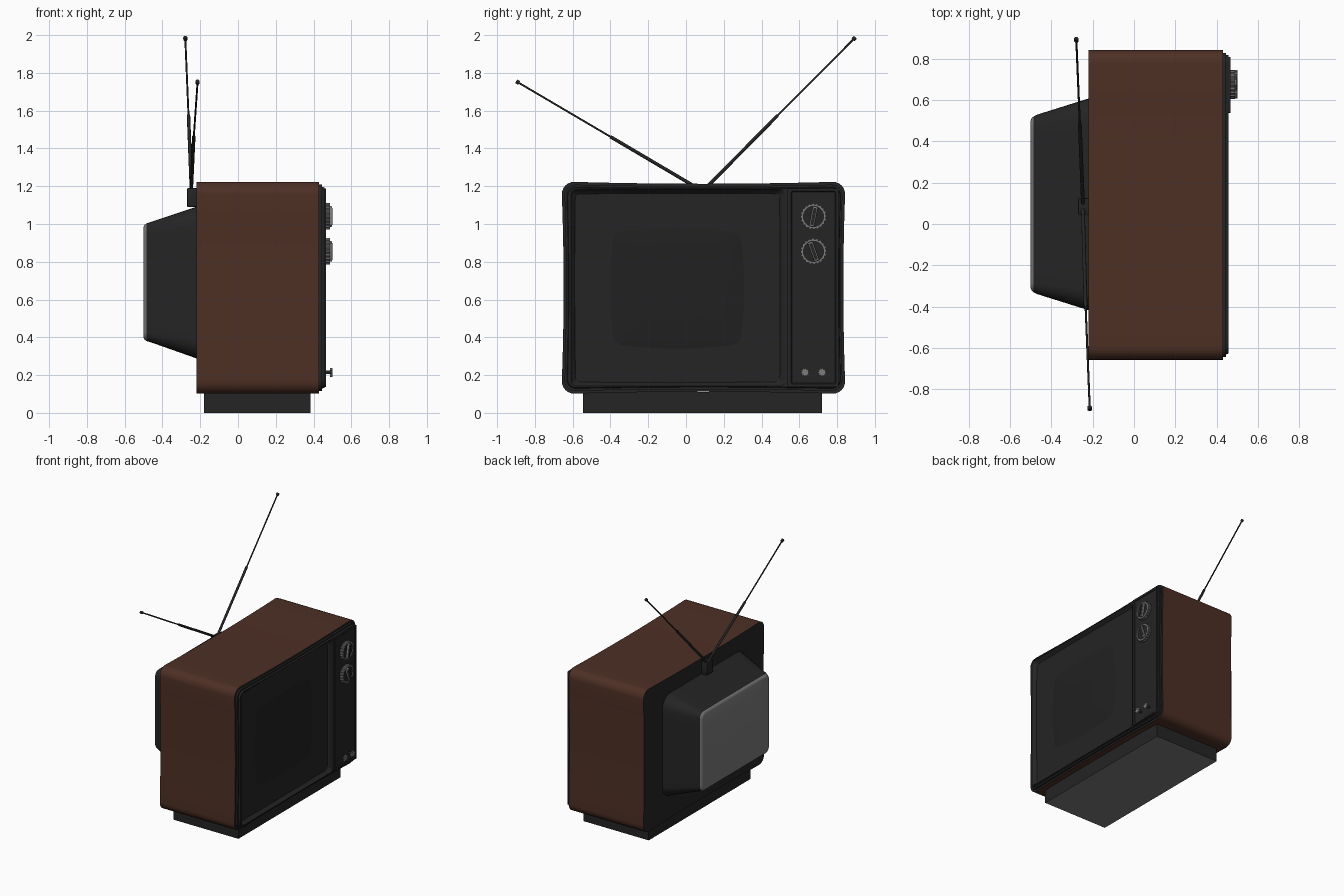
import bpy, bmesh, math
from mathutils import Vector, Matrix

cube = bpy.data.objects.get("Cube")
if cube:
    bpy.data.objects.remove(cube)


def material(name, rgb):
    m = bpy.data.materials.new(name)
    m.use_nodes = True
    m.diffuse_color = (*rgb, 1)
    m.node_tree.nodes["Principled BSDF"].inputs["Base Color"].default_value = (*rgb, 1)
    return m


BROWN = material("walnut brown", (0.075, 0.029, 0.018))
BLACK = material("black plastic", (0.018, 0.018, 0.018))
GLASS = material("dark glass", (0.015, 0.015, 0.015))
GREY = material("metal grey", (0.2, 0.2, 0.2))


def finish(name, bm, mats, angle=35):
    bmesh.ops.recalc_face_normals(bm, faces=bm.faces)
    me = bpy.data.meshes.new(name)
    bm.to_mesh(me)
    bm.free()
    for m in mats:
        me.materials.append(m)
    ob = bpy.data.objects.new(name, me)
    bpy.context.collection.objects.link(ob)
    bpy.ops.object.select_all(action='DESELECT')
    ob.select_set(True)
    bpy.context.view_layer.objects.active = ob
    bpy.ops.object.shade_smooth_by_angle(angle=math.radians(angle))
    return ob


def ring(x, y0, y1, z0, z1, r, bulge=0.0, corner=6, side=10):
    """Rounded rectangle across x; bulge bows the sides outward."""
    cy, cz, hy, hz = (y0 + y1) / 2, (z0 + z1) / 2, (y1 - y0) / 2, (z1 - z0) / 2
    flat = []
    for k, (sy, sz) in enumerate([(1, 1), (-1, 1), (-1, -1), (1, -1)]):
        for i in range(corner + 1):
            a = math.pi / 2 * (k + i / corner)
            flat.append((sy * (hy - r) + r * math.cos(a), sz * (hz - r) + r * math.sin(a)))
    pts = []
    for k in range(4):
        arc = flat[k * (corner + 1):(k + 1) * (corner + 1)]
        nxt = flat[(k + 1) * (corner + 1) % len(flat)]
        pts += arc
        for i in range(1, side):
            t = i / side
            pts.append(tuple(a + (b - a) * t for a, b in zip(arc[-1], nxt)))
    out = []
    for y, z in pts:
        u, v = y / hy, z / hz
        out.append(Vector((x, cy + y + bulge * u * (1 - v * v), cz + z + bulge * v * (1 - u * u))))
    return out


def loft(name, rings, mats, pick=None, caps=(True, True), angle=35):
    """Skin rings in order; pick gives the material slot of each band (-1 start cap, last end cap)."""
    pick = pick or (lambda band: 0)
    bm = bmesh.new()
    rows = [[bm.verts.new(p) for p in r] for r in rings]
    n = len(rows[0])
    for b in range(len(rows) - 1):
        for i in range(n):
            j = (i + 1) % n
            f = bm.faces.new((rows[b][i], rows[b][j], rows[b + 1][j], rows[b + 1][i]))
            f.material_index = pick(b)
    if caps[0]:
        bm.faces.new(rows[0]).material_index = pick(-1)
    if caps[1]:
        bm.faces.new(rows[-1]).material_index = pick(len(rows) - 1)
    return finish(name, bm, mats, angle)


def box(name, lo, hi, mats, turn=0.0, bevel=0.0):
    lo, hi = Vector(lo), Vector(hi)
    bm = bmesh.new()
    bmesh.ops.create_cube(bm, size=1, matrix=Matrix.Translation((lo + hi) / 2)
                          @ Matrix.Rotation(turn, 4, 'X') @ Matrix.Diagonal((*(hi - lo), 1)))
    if bevel:
        bmesh.ops.bevel(bm, geom=bm.edges[:], offset=bevel, segments=2, affect='EDGES', profile=0.5)
    return finish(name, bm, mats)


def rod(name, a, b, r, mat, sides=12):
    a, b = Vector(a), Vector(b)
    d = b - a
    bm = bmesh.new()
    bmesh.ops.create_cone(bm, cap_ends=True, segments=sides, radius1=r, radius2=r, depth=d.length,
                          matrix=Matrix.Translation((a + b) / 2)
                          @ d.to_track_quat('Z', 'Y').to_matrix().to_4x4())
    return finish(name, bm, [mat])


def toothed_ring(name, x0, x1, y, z, r_in, r_out, teeth, mat):
    bm = bmesh.new()
    rows = []
    for x, outer in [(x0, False), (x0, True), (x1, True), (x1, False)]:
        row = []
        for i in range(teeth * 4):
            a = 2 * math.pi * i / (teeth * 4)
            r = (r_out if i % 4 < 2 else r_out - 0.006) if outer else r_in
            row.append(bm.verts.new((x, y + r * math.cos(a), z + r * math.sin(a))))
        rows.append(row)
    for p, q in zip(rows, rows[1:] + rows[:1]):
        for i in range(len(p)):
            j = (i + 1) % len(p)
            bm.faces.new((p[i], p[j], q[j], q[i]))
    return finish(name, bm, [mat])


# Wooden cabinet with black back panel
outer = (-0.66, 0.845, 0.10, 1.225)
loft("cabinet", [ring(x, *outer, 0.07, -0.012) for x in (-0.22, 0.43)],
     [BROWN, BLACK], lambda b: 0 if b == 0 else 1)

# Front bezel stepping in to the screen recess
loft("bezel", [
    ring(0.42, -0.645, 0.83, 0.115, 1.21, 0.06, -0.01),
    ring(0.445, -0.645, 0.83, 0.115, 1.21, 0.06, -0.01),
    ring(0.445, -0.632, 0.82, 0.128, 1.198, 0.05, -0.008),
    ring(0.458, -0.628, 0.818, 0.132, 1.194, 0.05, -0.008),
    ring(0.458, -0.61, 0.525, 0.142, 1.184, 0.03),
    ring(0.445, -0.60, 0.505, 0.15, 1.174, 0.025),
    ring(0.435, -0.59, 0.50, 0.158, 1.166, 0.02),
    ring(0.395, -0.55, 0.455, 0.213, 1.105, 0.06, 0.033),
], [BLACK], caps=(False, False), angle=25)

# Convex picture tube glass
steps = 8
glass = []
for i in range(steps):
    t = i / steps
    s = 1 - t
    hy, hz = 0.5025 * s, 0.446 * s
    glass.append(ring(0.39 + 0.05 * (1 - s ** 4), -0.0475 - hy, -0.0475 + hy, 0.659 - hz, 0.659 + hz,
                      0.06 * s, 0.036 * s))
loft("screen", glass, [GLASS], caps=(False, True), angle=60)

# Control panel plate with raised border
loft("control_panel", [
    ring(0.45, 0.537, 0.808, 0.138, 1.188, 0.012),
    ring(0.466, 0.537, 0.808, 0.138, 1.188, 0.012),
    ring(0.466, 0.555, 0.795, 0.152, 1.174, 0.01),
    ring(0.461, 0.56, 0.79, 0.157, 1.169, 0.008),
], [BLACK])

# Channel dials
for label, z, turn in (("upper", 1.04, -0.2), ("lower", 0.855, 0.35)):
    y = 0.675
    rod(label + "_dial_body", (0.455, y, z), (0.482, y, z), 0.062, BLACK, 40)
    toothed_ring(label + "_dial_rim", 0.46, 0.488, y, z, 0.056, 0.07, 20, GREY)
    box(label + "_dial_grip", (0.478, y - 0.014, z - 0.054), (0.498, y + 0.014, z + 0.054),
        [GREY], turn, 0.004)
    box(label + "_dial_grip_cap", (0.497, y - 0.008, z - 0.045), (0.5, y + 0.008, z + 0.045), [BLACK], turn)

# Small adjusting knobs
for label, y in (("left", 0.72), ("right", 0.63)):
    rod(label + "_knob_stem", (0.455, y, 0.215), (0.49, y, 0.215), 0.01, BLACK)
    toothed_ring(label + "_knob", 0.486, 0.5, y, 0.215, 0.008, 0.024, 10, GREY)
    rod(label + "_knob_cap", (0.487, y, 0.215), (0.499, y, 0.215), 0.009, GREY)

# Tapered tube housing with grey back plate
loft("tube_housing", [
    ring(-0.21, -0.42, 0.61, 0.285, 1.095, 0.10),
    ring(-0.465, -0.34, 0.53, 0.375, 1.01, 0.05),
    ring(-0.485, -0.33, 0.52, 0.38, 1.003, 0.045),
    ring(-0.495, -0.322, 0.512, 0.388, 0.995, 0.04),
    ring(-0.50, -0.31, 0.50, 0.40, 0.983, 0.03),
], [BLACK, GREY], lambda b: 1 if b >= 2 else 0, caps=(False, True))

# Plinth with grey underside
plinth = box("plinth", (-0.18, -0.545, 0), (0.385, 0.72, 0.11), [BLACK, GREY])
for f in plinth.data.polygons:
    f.material_index = 1 if f.normal.z < -0.5 else 0

# Aerial block and two telescopic rods
box("aerial_block", (-0.27, 0.045, 1.09), (-0.215, 0.125, 1.19), [BLACK], bevel=0.006)
for label, y, joint, tip in (
        ("left", 0.10, (-0.262, 0.485, 1.575), (-0.279, 0.892, 1.983)),
        ("right", 0.07, (-0.234, -0.40, 1.462), (-0.214, -0.893, 1.752))):
    start = (-0.247, y, 1.185)
    rod(label + "_aerial_sleeve", start, joint, 0.009, BLACK)
    rod(label + "_aerial_rod", joint, tip, 0.005, BLACK)
    d = (Vector(tip) - Vector(joint)).normalized() * 0.011
    rod(label + "_aerial_tip", Vector(tip) - d, Vector(tip) + d * 0.6, 0.011, BLACK)
